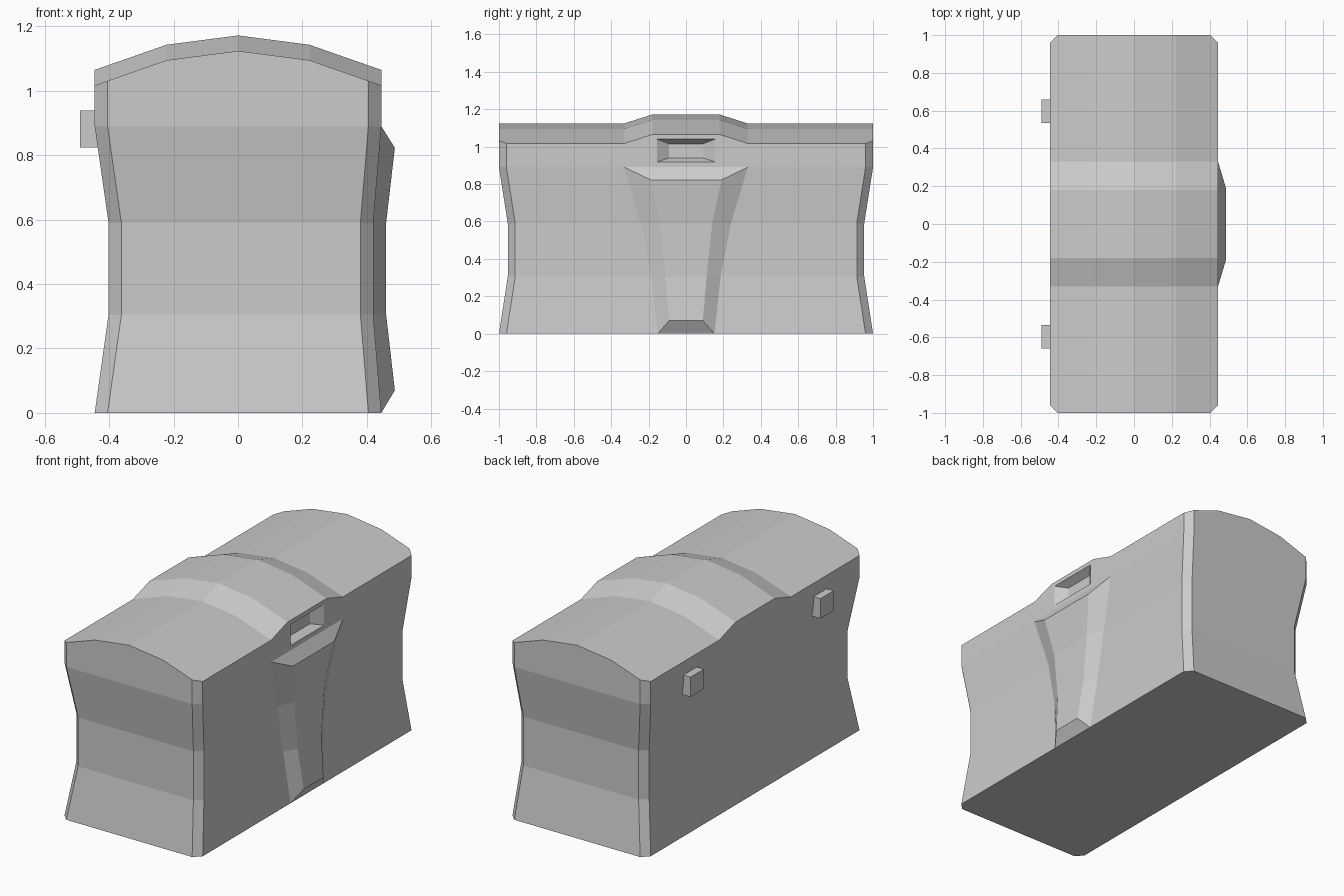
import bpy
import bmesh

if "Cube" in bpy.data.objects:
    bpy.data.objects.remove(bpy.data.objects["Cube"], do_unlink=True)

grey = bpy.data.materials.new("plain grey")
grey.use_nodes = True
grey.diffuse_color = (0.6, 0.6, 0.6, 1)
grey.node_tree.nodes["Principled BSDF"].inputs["Base Color"].default_value = (0.6, 0.6, 0.6, 1)


def finish(bm, name):
    bmesh.ops.recalc_face_normals(bm, faces=bm.faces[:])
    mesh = bpy.data.meshes.new(name)
    bm.to_mesh(mesh)
    bm.free()
    mesh.materials.append(grey)
    obj = bpy.data.objects.new(name, mesh)
    bpy.context.collection.objects.link(obj)
    return obj


def bridge_rows(bm, rows):
    for a, b in zip(rows, rows[1:]):
        for i in range(len(a) - 1):
            bm.faces.new((a[i], a[i + 1], b[i + 1], b[i]))


# Chest: arched lid grid with a raised middle band and chamfered corners
HALF, CHAMFER = 0.445, 0.405
bm = bmesh.new()
rows = []
for y in (-1, -0.96, -0.33, -0.18, 0.18, 0.33, 0.96, 1):
    end = abs(y) == 1
    edge, edge_z = (CHAMFER, 1.079) if end else (HALF, 1.065)
    drop = 0 if abs(y) < 0.2 else 0.048
    arch = ((-edge, edge_z), (-0.222, 1.143), (0, 1.172), (0.222, 1.143), (edge, edge_z))
    rows.append([bm.verts.new((x, y, z - drop)) for x, z in arch])
bridge_rows(bm, rows)

# Walls: the rim carried down through a pinched waist to the floor
rim = [r[0] for r in rows] + rows[-1][1:-1] + [r[-1] for r in reversed(rows)] + rows[0][-2:0:-1]
rings = [rim + rim[:1]]
for z, pinch in ((0.89, 0), (0.59, 1), (0.305, 1), (0, 0)):
    ring = []
    for v in rim:
        x, y, _ = v.co
        if abs(x) > 0.4:
            x += pinch * (0.043 if x < 0 else -0.025)
        if abs(y) > 0.95:
            y -= pinch * (0.047 if y > 0 else -0.047)
        ring.append(bm.verts.new((x, y, z)))
    rings.append(ring + ring[:1])
bridge_rows(bm, rings)
bm.faces.new(rings[-1][:-1])

# Keyhole recess with sloping sides, inset in the wall above the lock plate
bm.normal_update()
panel = next(f for f in bm.faces
             if f.calc_center_median().x > 0.44
             and abs(f.calc_center_median().y) < 0.01
             and f.calc_center_median().z > 0.9)
for half_y, low, high, x in ((0.155, 0.918, 1.04, HALF), (0.09, 0.94, 1.015, HALF - 0.045)):
    bmesh.ops.inset_region(bm, faces=[panel], thickness=0.02)
    middle = panel.calc_center_median()
    for v in panel.verts:
        v.co = (x, half_y if v.co.y > middle.y else -half_y, high if v.co.z > middle.z else low)
finish(bm, "chest_body")

# Lock plate: tapering raised shield following the waist
bm = bmesh.new()
rows = []
for oy, ox, oz, iy, ix, iz in ((0.33, 0.445, 0.89, 0.19, 0.487, 0.823),
                               (0.24, 0.42, 0.59, 0.14, 0.46, 0.59),
                               (0.185, 0.42, 0.305, 0.11, 0.46, 0.305),
                               (0.152, 0.445, 0, 0.09, 0.487, 0.07)):
    rows.append([bm.verts.new(p) for p in ((ox, -oy, oz), (ix, -iy, iz), (ix, iy, iz), (ox, oy, oz))])
bridge_rows(bm, rows)
bm.faces.new(rows[0])
bm.faces.new(rows[-1])
finish(bm, "lock_plate")

# Hinges on the opposite wall
for side, y in (("front", -0.597), ("back", 0.597)):
    bm = bmesh.new()
    bmesh.ops.create_cube(bm, size=1)
    for v in bm.verts:
        v.co = (v.co.x * 0.07 - 0.455, v.co.y * 0.123 + y, v.co.z * 0.115 + 0.8815)
    finish(bm, side + "_hinge")
